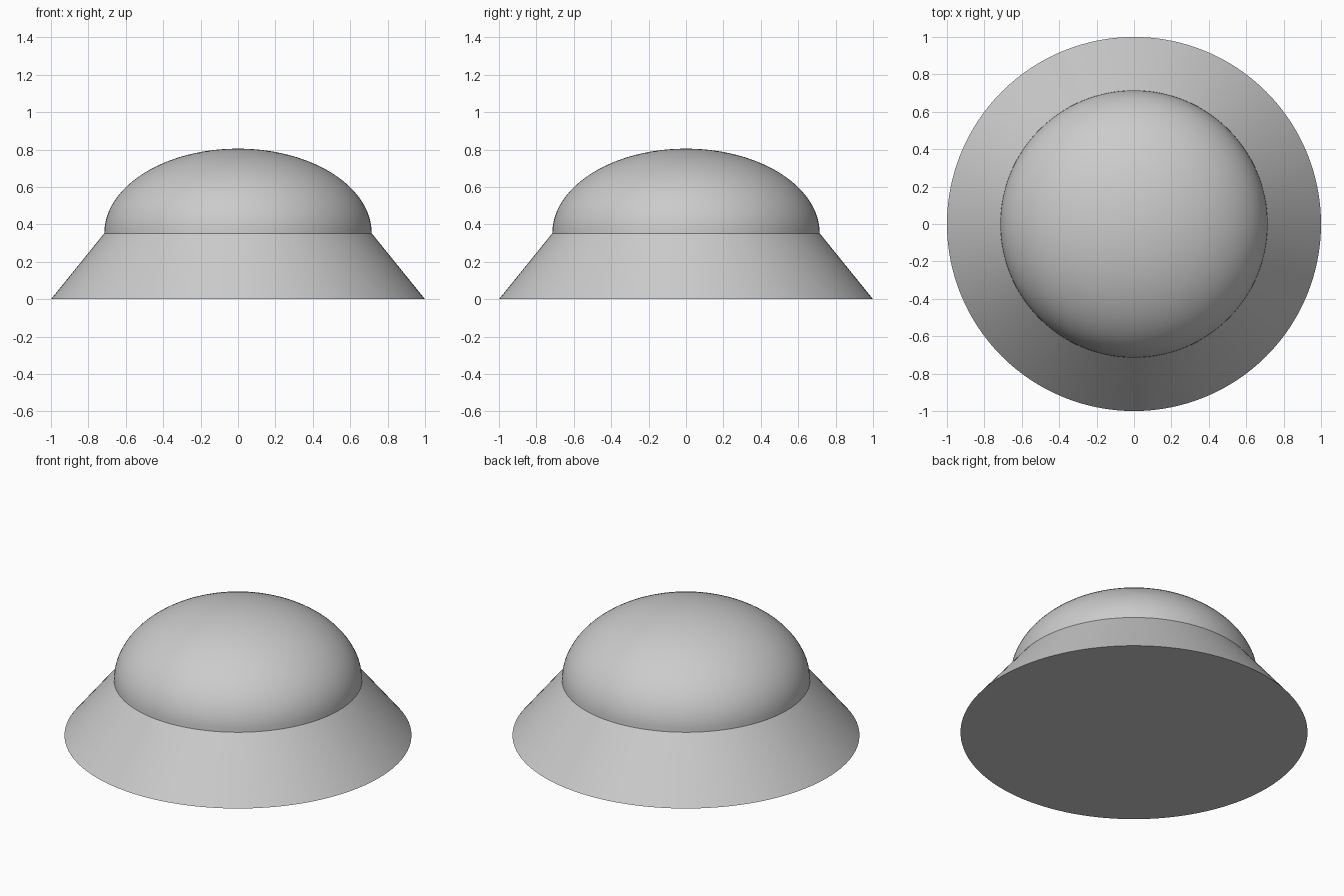
import bpy
import math

cube = bpy.data.objects.get("Cube")
if cube:
    bpy.data.objects.remove(cube, do_unlink=True)

SEGMENTS = 128
BASE_R, RIM_R = 1.0, 0.715
RIM_Z, TOP_Z = 0.352, 0.805

# Single grey material
grey = bpy.data.materials.new("light grey")
grey.use_nodes = True
colour = (0.6, 0.6, 0.6, 1)
grey.diffuse_color = colour
grey.node_tree.nodes["Principled BSDF"].inputs["Base Color"].default_value = colour


def finish(name):
    obj = bpy.context.object
    obj.name = name
    obj.data.materials.append(grey)
    bpy.ops.object.shade_smooth_by_angle(angle=math.radians(30))
    return obj


# Flared conical base, closed underneath
bpy.ops.mesh.primitive_cone_add(vertices=SEGMENTS, radius1=BASE_R, radius2=RIM_R,
                                depth=RIM_Z, location=(0, 0, RIM_Z / 2))
finish("flared_base")

# Flattened dome: upper half of a sphere
bpy.ops.mesh.primitive_uv_sphere_add(segments=SEGMENTS, ring_count=48, radius=1)
dome = finish("dome")
import bmesh
bm = bmesh.new()
bm.from_mesh(dome.data)
bmesh.ops.delete(bm, geom=[v for v in bm.verts if v.co.z < -0.001], context='VERTS')
for v in bm.verts:
    v.co.x *= RIM_R
    v.co.y *= RIM_R
    v.co.z = RIM_Z + v.co.z * (TOP_Z - RIM_Z)
bm.to_mesh(dome.data)
bm.free()
